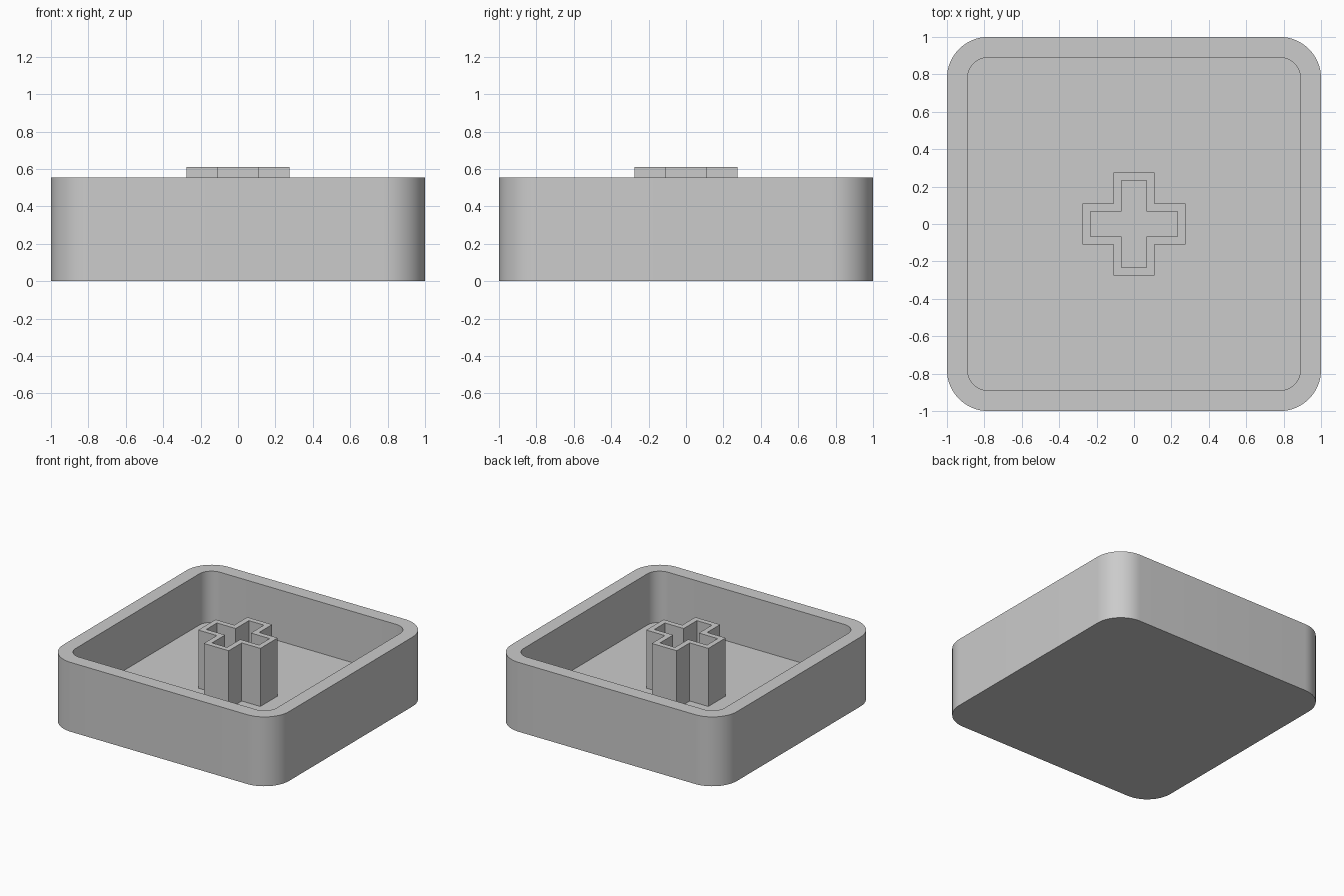
import bpy
import bmesh
from math import cos, sin, pi, radians

WALL_TOP, FLOOR, STEM_TOP = 0.555, 0.145, 0.61

cube = bpy.data.objects.get("Cube")
if cube:
    bpy.data.objects.remove(cube, do_unlink=True)

grey = bpy.data.materials.new("light grey plastic")
grey.use_nodes = True
colour = (0.6, 0.6, 0.6, 1)
grey.diffuse_color = colour
grey.node_tree.nodes["Principled BSDF"].inputs["Base Color"].default_value = colour


def rounded_square(half, radius, steps=16):
    """Counter-clockwise outline with a quarter arc at each corner."""
    points = []
    c = half - radius
    for corner, (sx, sy) in enumerate([(1, 1), (-1, 1), (-1, -1), (1, -1)]):
        for i in range(steps + 1):
            a = (corner + i / steps) * pi / 2
            points.append((sx * c + radius * cos(a), sy * c + radius * sin(a)))
    return points


def cross(reach, half_width):
    """Counter-clockwise plus-shaped outline."""
    arm = [(reach, -half_width), (reach, half_width), (half_width, half_width)]
    points = []
    for _ in range(4):
        points += arm
        arm = [(-y, x) for x, y in arm]
    return points


def loft(name, sections, capped):
    """Join matching outlines in order; optionally close first and last."""
    bm = bmesh.new()
    loops = [[bm.verts.new((x, y, z)) for x, y in outline] for outline, z in sections]
    for a, b in zip(loops, loops[1:]):
        for i in range(len(a)):
            j = (i + 1) % len(a)
            bm.faces.new((a[i], a[j], b[j], b[i]))
    if capped:
        bm.faces.new(loops[0][::-1])
        bm.faces.new(loops[-1])
    mesh = bpy.data.meshes.new(name)
    bm.to_mesh(mesh)
    bm.free()
    mesh.materials.append(grey)
    obj = bpy.data.objects.new(name, mesh)
    bpy.context.collection.objects.link(obj)
    return obj


# Open tray: outer wall, flat rim, inner wall and floor
outer = rounded_square(1.0, 0.22)
inner = rounded_square(0.89, 0.11)
tray = loft("tray_shell", [(outer, 0), (outer, WALL_TOP),
                           (inner, WALL_TOP), (inner, FLOOR)], True)
bpy.ops.object.select_all(action="DESELECT")
tray.select_set(True)
bpy.context.view_layer.objects.active = tray
bpy.ops.object.shade_smooth_by_angle(angle=radians(30))

# Hollow plus-shaped socket standing on the floor
post = cross(0.275, 0.11)
slot = cross(0.233, 0.067)
loft("cross_socket", [(post, FLOOR), (post, STEM_TOP),
                      (slot, STEM_TOP), (slot, FLOOR)], False)
